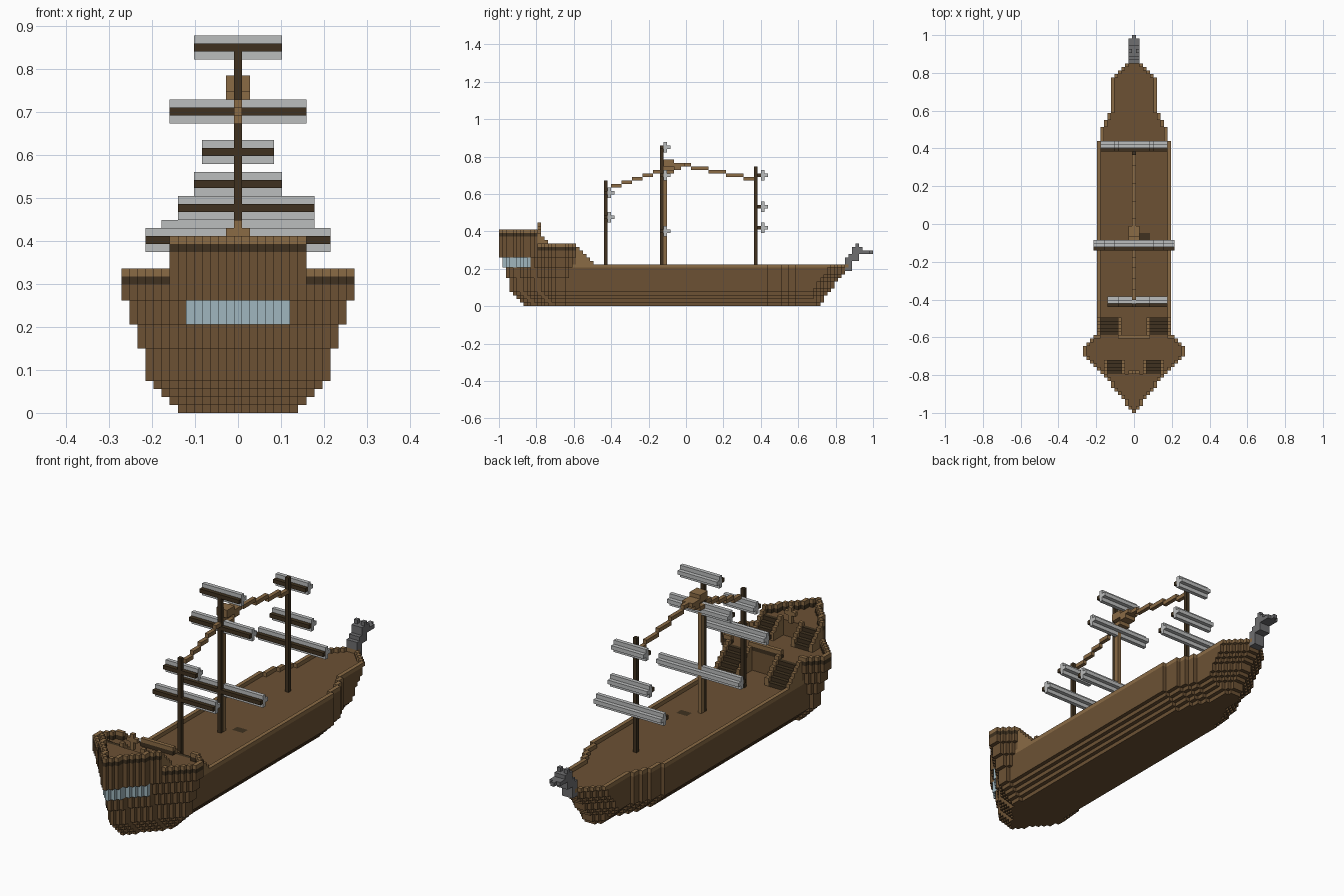
import bpy
import bmesh

if "Cube" in bpy.data.objects:
    bpy.data.objects.remove(bpy.data.objects["Cube"], do_unlink=True)

U = 2 / 107  # edge of one building block

COLOURS = {
    "plank_brown": (0.150, 0.083, 0.034),
    "trim_brown": (0.254, 0.146, 0.060),
    "dark_wood": (0.050, 0.031, 0.014),
    "sail_grey": (0.50, 0.51, 0.51),
    "window_blue": (0.35, 0.47, 0.52),
    "stone_grey": (0.156, 0.156, 0.162),
}
MATS = {}
for label, rgb in COLOURS.items():
    m = bpy.data.materials.new(label)
    m.use_nodes = True
    m.diffuse_color = (*rgb, 1)
    m.node_tree.nodes["Principled BSDF"].inputs["Base Color"].default_value = (*rgb, 1)
    MATS[label] = m

# Each direction with the two axes that span its face
DIRS = [(axis, sign) for axis in range(3) for sign in (-1, 1)]


def build(name, cells):
    """Turn a {(x, y, z): colour} set of blocks into one mesh of visible faces."""
    bm = bmesh.new()
    verts = {}
    used = sorted(set(cells.values()))

    def corner(p):
        if p not in verts:
            verts[p] = bm.verts.new(((p[0] - 0.5) * U, (p[1] - 0.5) * U, p[2] * U))
        return verts[p]

    for cell, colour in cells.items():
        for axis, sign in DIRS:
            near = list(cell)
            near[axis] += sign
            if tuple(near) in cells:
                continue
            a, b = (axis + 1) % 3, (axis + 2) % 3
            ring = []
            for da, db in ((0, 0), (1, 0), (1, 1), (0, 1)):
                p = list(cell)
                p[axis] += sign > 0
                p[a] += da
                p[b] += db
                ring.append(corner(tuple(p)))
            face = bm.faces.new(ring if sign > 0 else ring[::-1])
            face.material_index = used.index(colour)
    mesh = bpy.data.meshes.new(name)
    bm.to_mesh(mesh)
    bm.free()
    for colour in used:
        mesh.materials.append(MATS[colour])
    obj = bpy.data.objects.new(name, mesh)
    bpy.context.collection.objects.link(obj)


def box(cells, xs, ys, zs, colour):
    """Fill inclusive block ranges."""
    for x in range(xs[0], xs[1] + 1):
        for y in range(ys[0], ys[1] + 1):
            for z in range(zs[0], zs[1] + 1):
                cells[x, y, z] = colour


def hull_half(y, z):
    """Half width in blocks of the long hull, -1 outside it."""
    if not -46 <= y <= 46:
        return -1
    w = 10
    for start, width in ((24, 9), (28, 8), (30, 7), (32, 6)):
        if y >= start:
            w = width
    tip = 38 + round(z * 8 / 11)
    return min(w - max(0, 4 - z), tip - y + 1) if y <= tip else -1


def stern_half(y, z):
    """Half width of the diamond stern, which shrinks layer by layer downwards."""
    e = sum(z < level for level in (1, 2, 3, 4, 8, 11, 14))
    s = y - e
    if s < -53 or y > -32:
        return -1
    tail = 14 - (-37 - s) if s >= -43 else round((s + 53) * 0.8)
    return min(14 - e, tail, 14 - e - max(0, y + 35))


def rim(outline, y, x):
    """True where a block lies on the edge of an outline."""
    return abs(x) == outline(y) or any(abs(x) > outline(y + d) for d in (-1, 1))


# Hull with deck and raised edge
hull = {}
for z in range(12):
    for y in range(-32, 47):
        w = hull_half(y, z)
        for x in range(-w, w + 1):
            if z < 11:
                hull[x, y, z] = "plank_brown"
            elif rim(lambda v: hull_half(v, 11), y, x):
                hull[x, y, z] = "trim_brown"
box(hull, (2, 4), (-4, -3), (10, 10), "dark_wood")
build("hull", hull)

# Stern castle: lower storey, railed mid deck, upper storey
stern = {}
for z in range(22):
    for y in range(-53, -31):
        if z >= 18 and y > -43:
            continue
        w = stern_half(y, z)
        if z < 12:
            w = max(w, hull_half(y, z)) if y > -37 else w
        for x in range(-w, w + 1):
            top = 22 if y <= -43 else 18
            edge = rim(lambda v: stern_half(v, z), y, x)
            if y == -32 and abs(x) < 10:
                edge = abs(x) < 5
            if z >= top - 2 and not edge:
                continue
            colour = "plank_brown"
            if z == top - 1:
                colour = "trim_brown"
            elif z == top - 2 and edge:
                colour = "dark_wood"
            if 11 <= z < 14 and abs(x) <= 6 and y <= -45:
                colour = "window_blue"
            stern[x, y, z] = colour
build("stern_castle", stern)

# Stairs with stepped railings, mirrored left and right
for side, label in ((1, "left"), (-1, "right")):
    lower, upper = {}, {}
    for i in range(5):
        y, z = -27 - i, 11 + i
        for ax in range(4, 11):
            railing = ax in (4, 10)
            top = z + 1 if railing else z
            box(lower, (side * ax,) * 2, (y, y), (11, top),
                "trim_brown" if railing else "dark_wood")
    for i in range(4):
        y, z = -39 - i, 16 + i
        for ax in range(3, 9):
            railing = ax in (3, 8)
            box(upper, (side * ax,) * 2, (y, y), (16, z + 1 if railing else z),
                "trim_brown" if railing else "dark_wood")
    build("lower_stairs_" + label, lower)
    build("upper_stairs_" + label, upper)

# Helm on the edge of the upper deck
helm = {}
box(helm, (0, 0), (-42, -42), (20, 23), "trim_brown")
box(helm, (-1, 1), (-42, -42), (22, 22), "trim_brown")
build("helm", helm)

# Masts: y, top, then yards as (yard y, bottom z, left half, right half)
MASTS = {
    "front": (-23, 35, [(-22, 31, 4, 4), (-22, 24, 7, 9)]),
    "middle": (-7, 45, [(-6, 44, 5, 5), (-6, 36, 8, 8), (-6, 20, 11, 11)]),
    "rear": (20, 39, [(22, 36, 4, 4), (22, 27, 5, 5), (22, 21, 9, 9)]),
}
for label, (y, top, yards) in MASTS.items():
    mast = {}
    box(mast, (0, 0), (y, y), (11, top), "dark_wood")
    if label == "middle":
        box(mast, (0, 0), (y + 1, y + 1), (11, 38), "trim_brown")
    build(label + "_mast", mast)
    for n, (cy, z, a, b) in enumerate(yards, 1):
        yard = {}
        box(yard, (-a, b), (cy, cy), (z, z + 2), "sail_grey")
        box(yard, (-a, b), (cy + 1, cy + 1), (z + 1, z + 1), "sail_grey")
        box(yard, (-a, b), (cy - 1, cy - 1), (z + 1, z + 1), "dark_wood")
        build(f"{label}_yard_{n}", yard)

# Stepped rigging beams meeting above the middle mast
rigging = {}
for y in range(-21, -2):
    box(rigging, (0, 0), (y, y), (34 + (y + 21) // 3,) * 2, "trim_brown")
for y in range(-3, 20):
    box(rigging, (0, 0), (y, y), (40 - (y + 3) // 5,) * 2, "trim_brown")
build("rigging", rigging)

# Lookout platforms
lookout = {}
for y0, y1, z0, z1 in ((-6, -4, 40, 41), (-4, -1, 40, 40), (-3, -2, 39, 39), (-6, -4, 38, 38)):
    box(lookout, (-1, 1), (y0, y1), (z0, z1), "trim_brown")
build("lookout", lookout)

# Carved figurehead: neck, mane, head and ears
figure = {}
box(figure, (-1, 1), (46, 47), (10, 13), "stone_grey")
box(figure, (-1, 1), (47, 49), (13, 14), "stone_grey")
box(figure, (-1, 1), (48, 50), (15, 16), "stone_grey")
box(figure, (0, 0), (51, 53), (15, 15), "stone_grey")
box(figure, (-1, 1), (51, 52), (15, 15), "stone_grey")
for x in (-1, 1):
    box(figure, (x, x), (49, 49), (17, 17), "stone_grey")
build("figurehead", figure)
